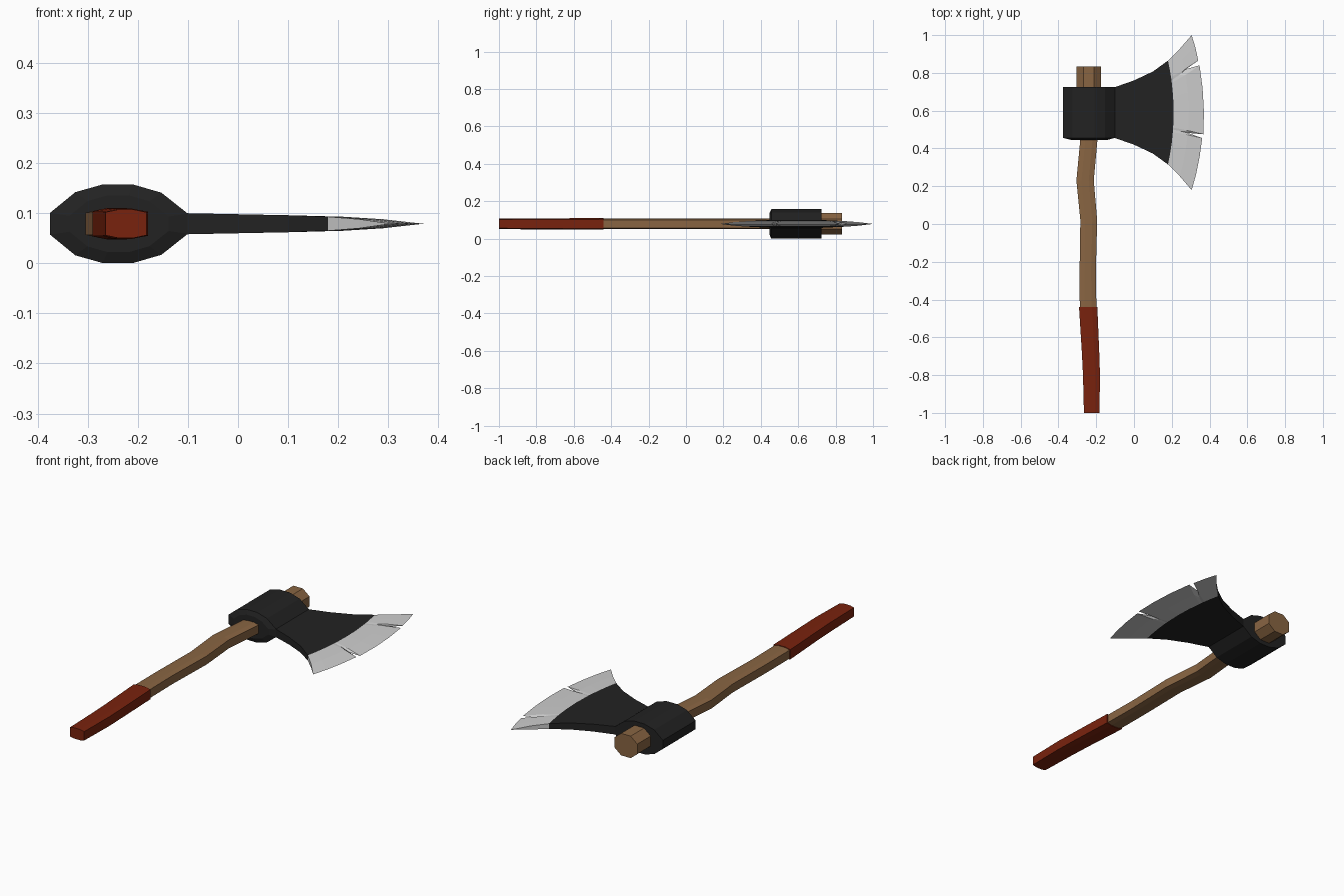
import bpy, bmesh

if "Cube" in bpy.data.objects:
    bpy.data.objects.remove(bpy.data.objects["Cube"])

ZC = 0.079   # mid-plane height of the whole axe


def material(name, rgb):
    m = bpy.data.materials.new(name)
    m.diffuse_color = (*rgb, 1)
    m.use_nodes = True
    m.node_tree.nodes["Principled BSDF"].inputs["Base Color"].default_value = m.diffuse_color
    return m


BLACK = material("black iron", (0.016, 0.016, 0.016))
STEEL = material("bare steel", (0.62, 0.62, 0.62))
WOOD = material("wood", (0.25, 0.13, 0.055))
RED = material("red grip", (0.19, 0.016, 0.004))


def finish(name, bm, mats):
    bmesh.ops.recalc_face_normals(bm, faces=bm.faces)
    me = bpy.data.meshes.new(name)
    bm.to_mesh(me)
    bm.free()
    for m in mats:
        me.materials.append(m)
    ob = bpy.data.objects.new(name, me)
    bpy.context.collection.objects.link(ob)
    return ob


def loft(name, rings, mat):
    """Skin closed rings of points and cap both ends."""
    bm = bmesh.new()
    vs = [[bm.verts.new(p) for p in r] for r in rings]
    n = len(vs[0])
    for a, b in zip(vs, vs[1:]):
        for i in range(n):
            j = (i + 1) % n
            bm.faces.new((a[i], a[j], b[j], b[i]))
    bm.faces.new(vs[0])
    bm.faces.new(vs[-1])
    return finish(name, bm, [mat])


def octagon(y, x0, x1, side, top):
    """Flattened eight-sided handle section."""
    c, w = (x0 + x1) / 2, (x1 - x0) / 2
    k = 0.42 * w
    pts = [(w, -side), (w, side), (k, top), (-k, top),
           (-w, side), (-w, -side), (-k, -top), (k, -top)]
    return [(c + x, y, ZC + z) for x, z in pts]


# handle parts
loft("grip", [octagon(y, a, b, s, t) for y, a, b, s, t in [
    (-1.0, -0.265, -0.183, 0.023, 0.028),
    (-0.8, -0.270, -0.180, 0.024, 0.029),
    (-0.68, -0.276, -0.184, 0.024, 0.030),
    (-0.44, -0.291, -0.194, 0.025, 0.031)]], RED)
loft("handle", [octagon(y, a, b, 0.022, 0.028) for y, a, b in [
    (-0.45, -0.287, -0.199), (-0.25, -0.288, -0.202), (0.02, -0.284, -0.195),
    (0.23, -0.305, -0.213), (0.44, -0.285, -0.194), (0.50, -0.285, -0.194)]], WOOD)
loft("handle_top", [octagon(y, -0.305, -0.174, 0.026, 0.057)
                    for y in (0.70, 0.835)], WOOD)

# socket of the head: twelve-sided profile along y, front end slightly domed
upper = [(-0.100, 0.020), (-0.153, 0.062), (-0.210, 0.0785),
         (-0.270, 0.0785), (-0.325, 0.063), (-0.375, 0.022)]
profile = upper + [(x, -z) for x, z in reversed(upper)]


def socket_ring(y, s):
    return [(-0.2375 + (x + 0.2375) * s, y, ZC + z * s) for x, z in profile]


loft("head_socket", [socket_ring(0.446, 0.72), socket_ring(0.456, 1),
                     socket_ring(0.725, 1)], BLACK)

# blade: rows run from the socket to the cutting edge, notches in the edge
YC = 0.59
columns = [(-0.115, 0, 0.132, 0.021), (-0.10, 0, 0.135, 0.021), (0.0, 0, 0.170, 0.019),
           (0.10, 0, 0.217, 0.017), (0.21, 0.03, 0.275, 0.014)]  # x, bow, half width, half depth
edge = [(0.305, 1.0, 1.0), (0.325, 0.935, 0.84), (0.340, 0.865, 0.68),
        (0.275, 0.820, 0.62), (0.347, 0.840, 0.57), (0.363, 0.72, 0.3),
        (0.370, 0.60, 0.02), (0.368, 0.475, -0.29), (0.285, 0.482, -0.33),
        (0.361, 0.455, -0.38), (0.348, 0.36, -0.58), (0.328, 0.26, -0.82),
        (0.305, 0.18, -1.0)]                                     # x, y, row fraction
bm = bmesh.new()
rows = []
for ex, ey, f in edge:
    pts = [(x - bow * f * f, YC + h * f, t) for x, bow, h, t in columns]
    bx, by, _ = pts[-1]
    pts.append(((bx + ex) / 2, YC + ((by + ey) / 2 - YC) * 0.985, 0.009))
    top = [bm.verts.new((x, y, ZC + t)) for x, y, t in pts]
    bot = [bm.verts.new((x, y, ZC - t)) for x, y, t in pts]
    tip = bm.verts.new((ex, ey, ZC))
    rows.append((top + [tip], bot + [tip]))
STEEL_COL = len(columns) - 1


def face(vs, col):
    f = bm.faces.new(list(dict.fromkeys(vs)))
    f.material_index = int(col >= STEEL_COL)


for r0, r1 in zip(rows, rows[1:]):
    for a, b in zip(r0, r1):              # upper and lower cheeks
        for i in range(len(a) - 1):
            face((a[i], a[i + 1], b[i + 1], b[i]), i)
    face((r0[0][0], r0[1][0], r1[1][0], r1[0][0]), 0)
for t, b in (rows[0], rows[-1]):          # side walls
    for i in range(len(t) - 1):
        face((t[i], t[i + 1], b[i + 1], b[i]), i)
finish("blade", bm, [BLACK, STEEL])
